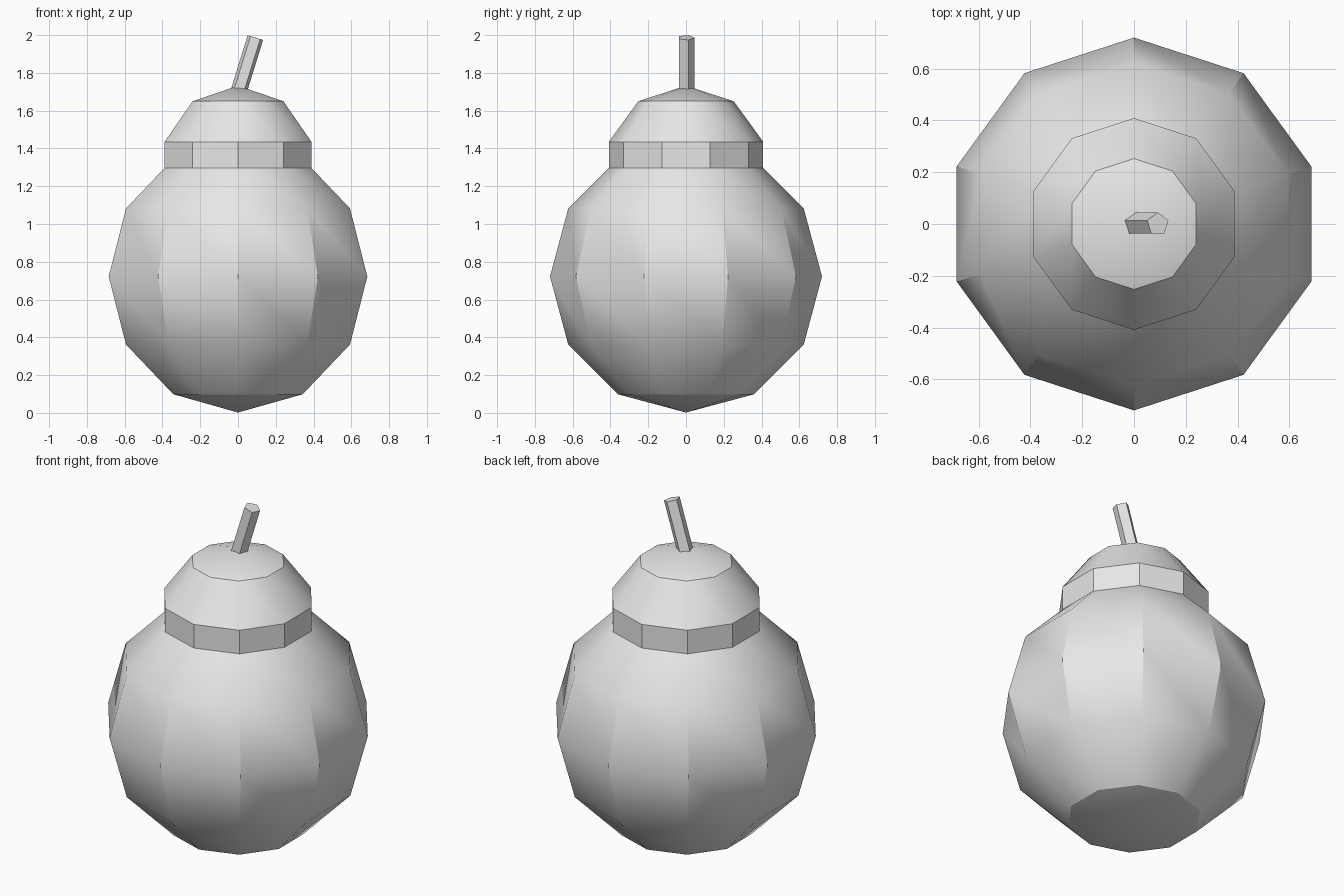
import bpy, math

if "Cube" in bpy.data.objects:
    bpy.data.objects.remove(bpy.data.objects["Cube"])

# single plain material
grey = bpy.data.materials.new("plain_grey")
grey.diffuse_color = (0.8, 0.8, 0.8, 1)
grey.use_nodes = True
grey.node_tree.nodes["Principled BSDF"].inputs["Base Color"].default_value = grey.diffuse_color


def finish(name, smooth):
    ob = bpy.context.object
    ob.name = name
    ob.data.materials.append(grey)
    if smooth:
        bpy.ops.object.shade_smooth_by_angle(angle=math.radians(30))
    return ob


# large low-poly body
bpy.ops.mesh.primitive_uv_sphere_add(segments=10, ring_count=6, radius=0.72,
                                     location=(0, 0, 0.722))
finish("body", True)

# smaller upper bulb, sunk into the body
bpy.ops.mesh.primitive_uv_sphere_add(segments=10, ring_count=5, radius=0.43,
                                     location=(0, 0, 1.302))
finish("upper_bulb", True)

# five-sided stem leaning to the right
tilt, length = 0.3, 0.3
top = (0.092, 0, 1.987)
bpy.ops.mesh.primitive_cylinder_add(
    vertices=5, radius=0.045, depth=length, rotation=(0, tilt, 0),
    location=(top[0] - math.sin(tilt) * length / 2, 0,
              top[2] - math.cos(tilt) * length / 2))
finish("stem", True)
